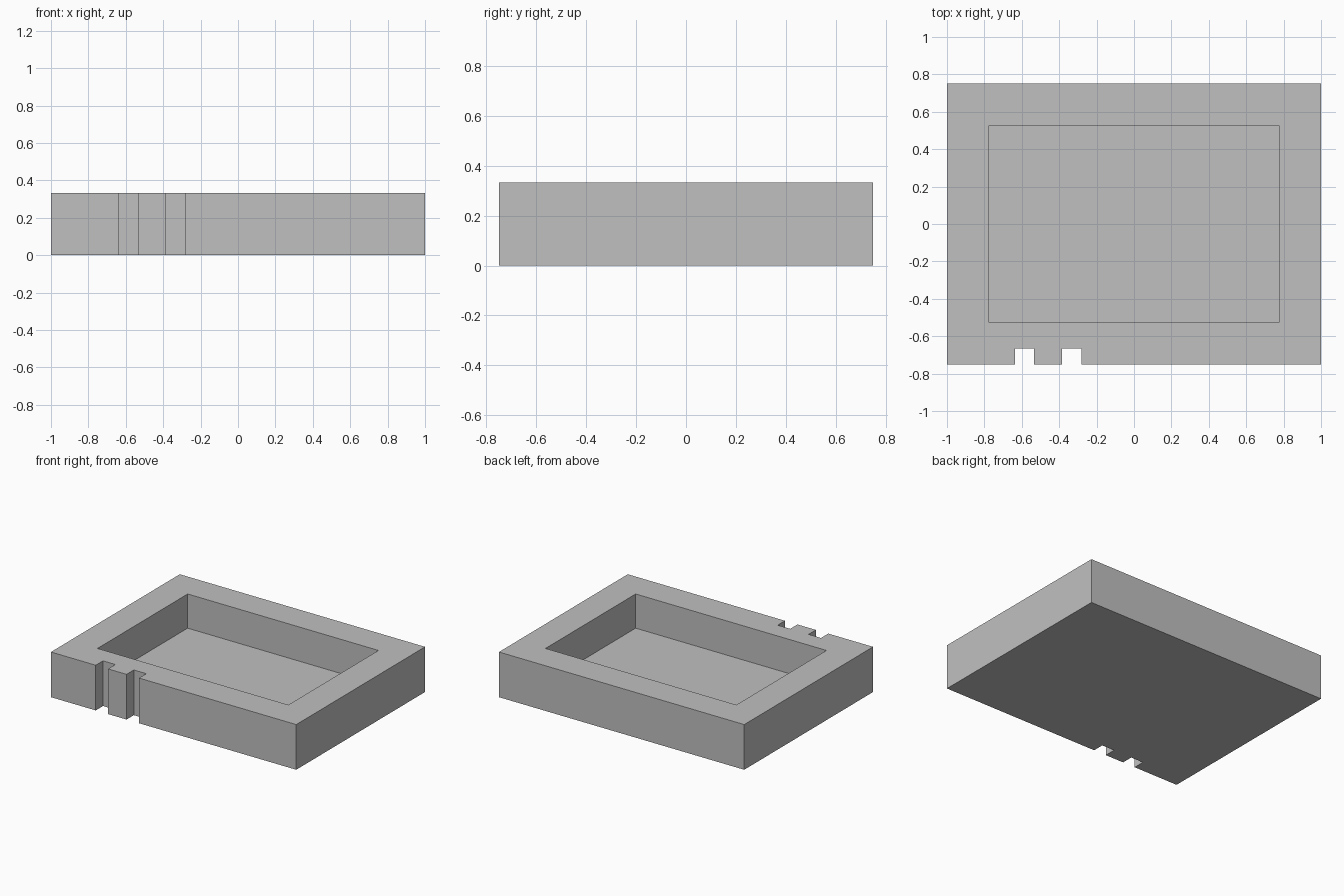
import bpy
import bmesh

cube = bpy.data.objects.get("Cube")
if cube:
    bpy.data.objects.remove(cube, do_unlink=True)

HEIGHT = 0.333
HALF_X, HALF_Y = 1.0, 0.75
POCKET_X, POCKET_Y = 0.778, 0.525
FLOOR = 0.081
NOTCH_BACK = -0.665
NOTCHES = [(-0.635, -0.534), (-0.384, -0.282)]

grey = bpy.data.materials.new("plain grey")
grey.use_nodes = True
colour = (0.53, 0.53, 0.53, 1)
grey.diffuse_color = colour
grey.node_tree.nodes["Principled BSDF"].inputs["Base Color"].default_value = colour


def prism(name, outline, z0, z1):
    """Extrude a flat outline from z0 to z1."""
    bm = bmesh.new()
    face = bm.faces.new([bm.verts.new((x, y, z0)) for x, y in outline])
    top = bmesh.ops.extrude_face_region(bm, geom=[face])["geom"]
    verts = [v for v in top if isinstance(v, bmesh.types.BMVert)]
    bmesh.ops.translate(bm, verts=verts, vec=(0, 0, z1 - z0))
    bmesh.ops.recalc_face_normals(bm, faces=bm.faces)
    mesh = bpy.data.meshes.new(name)
    bm.to_mesh(mesh)
    bm.free()
    mesh.materials.append(grey)
    obj = bpy.data.objects.new(name, mesh)
    bpy.context.collection.objects.link(obj)
    return obj


# Tray block, with two notches through the front edge
outline = [(-HALF_X, -HALF_Y)]
for x0, x1 in NOTCHES:
    outline += [(x0, -HALF_Y), (x0, NOTCH_BACK), (x1, NOTCH_BACK), (x1, -HALF_Y)]
outline += [(HALF_X, -HALF_Y), (HALF_X, HALF_Y), (-HALF_X, HALF_Y)]
tray = prism("tray", outline, 0, HEIGHT)

# Rectangular pocket sunk into the top
pocket = prism("pocket_cutter",
               [(-POCKET_X, -POCKET_Y), (POCKET_X, -POCKET_Y),
                (POCKET_X, POCKET_Y), (-POCKET_X, POCKET_Y)],
               FLOOR, HEIGHT + 0.2)
pocket.hide_render = True
cut = tray.modifiers.new("pocket", 'BOOLEAN')
cut.operation = 'DIFFERENCE'
cut.solver = 'EXACT'
cut.object = pocket

# Apply the cut and discard the cutter
bpy.context.view_layer.objects.active = tray
tray.select_set(True)
bpy.ops.object.modifier_apply(modifier=cut.name)
bpy.data.objects.remove(pocket, do_unlink=True)
